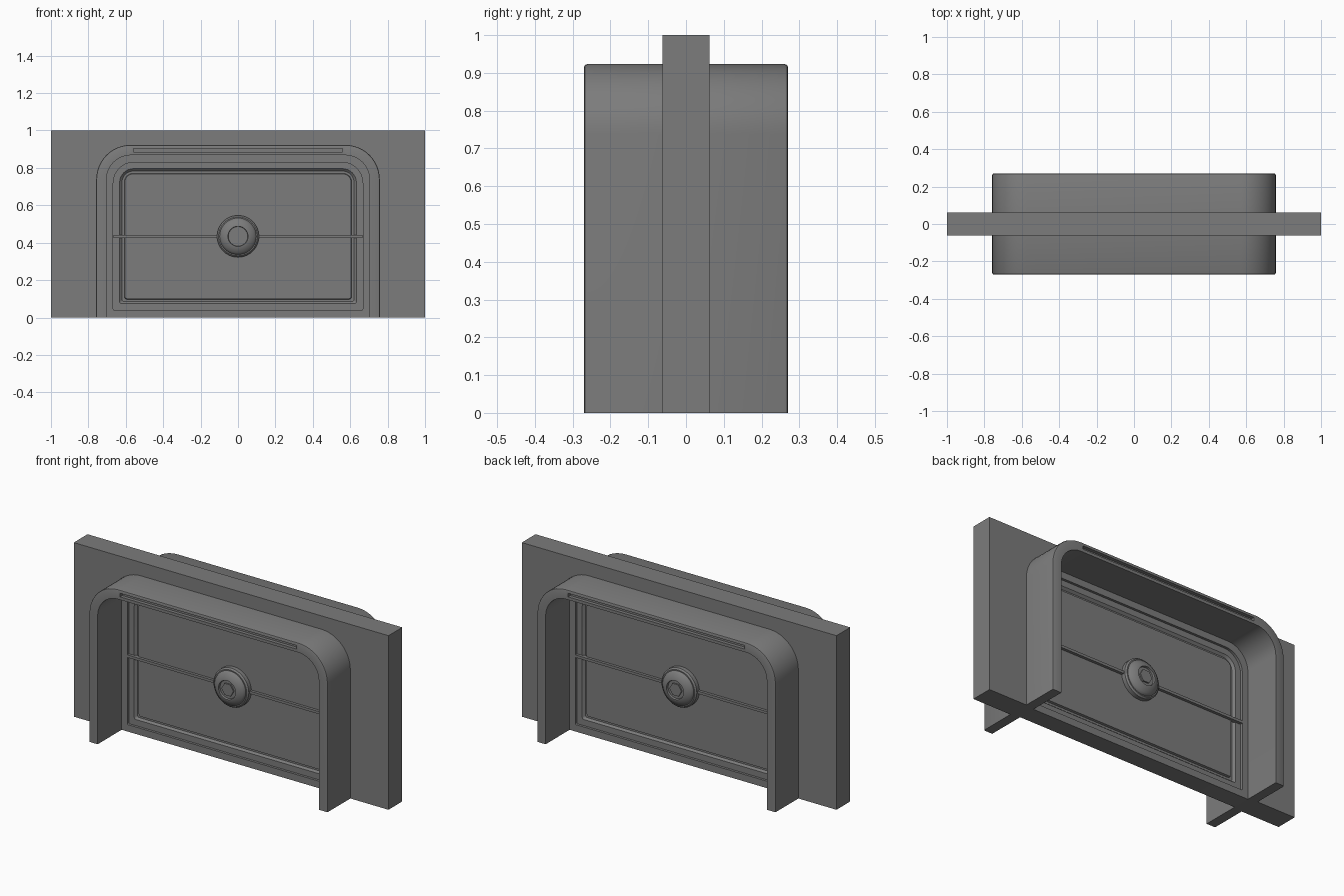
import bpy, bmesh, math
from mathutils import Matrix

if "Cube" in bpy.data.objects:
    bpy.data.objects.remove(bpy.data.objects["Cube"])

grey = bpy.data.materials.new("mid grey")
grey.diffuse_color = (0.2, 0.2, 0.2, 1)
grey.use_nodes = True
grey.node_tree.nodes["Principled BSDF"].inputs["Base Color"].default_value = grey.diffuse_color


def finish(name, bm, smooth=True):
    bmesh.ops.recalc_face_normals(bm, faces=bm.faces)
    me = bpy.data.meshes.new(name)
    bm.to_mesh(me)
    bm.free()
    me.materials.append(grey)
    ob = bpy.data.objects.new(name, me)
    bpy.context.collection.objects.link(ob)
    if smooth:
        bpy.ops.object.select_all(action='DESELECT')
        ob.select_set(True)
        bpy.context.view_layer.objects.active = ob
        bpy.ops.object.shade_smooth_by_angle(angle=math.radians(30))
    return ob


def arch(hx, top, r, n=12):
    """Open arch outline from bottom left, over the top, to bottom right."""
    left = [(-hx + r - r * math.cos(a), top - r + r * math.sin(a))
            for a in [math.pi / 2 * i / n for i in range(n + 1)]]
    pts = [(-hx, 0)] + left
    return pts + [(-x, z) for x, z in reversed(pts)]


def extrude(bm, pts, y0, y1):
    f = bm.faces.new([bm.verts.new((x, y0, z)) for x, z in pts])
    geo = bmesh.ops.extrude_face_region(bm, geom=[f])
    vs = [g for g in geo["geom"] if isinstance(g, bmesh.types.BMVert)]
    bmesh.ops.translate(bm, verts=vs, vec=(0, y1 - y0, 0))


def box(bm, x0, x1, y0, y1, z0, z1):
    extrude(bm, [(x0, z0), (x1, z0), (x1, z1), (x0, z1)], y0, y1)


def rings(bm, loops, cap=True):
    """Bridge loops that all have the same number of points."""
    vl = [[bm.verts.new(p) for p in lp] for lp in loops]
    n = len(vl[0])
    for a, b in zip(vl, vl[1:]):
        for i in range(n):
            bm.faces.new((a[i], a[(i + 1) % n], b[(i + 1) % n], b[i]))
    if cap:
        bm.faces.new(vl[0])
        bm.faces.new(vl[-1])


# wall slab with an arched opening
bm = bmesh.new()
extrude(bm, [(-1, 0), (-1, 1), (1, 1), (1, 0)] + arch(0.73, 0.895, 0.155)[::-1],
        -0.0625, 0.0625)
finish("wall", bm, False)

# deep arched frame: lofted cross-section with softened outer edges
bm = bmesh.new()
out, inn = arch(0.758, 0.923, 0.185), arch(0.703, 0.868, 0.13)
soft = arch(0.75, 0.915, 0.177)
D, d = 0.27, 0.262
mid = arch(0.7557, 0.9207, 0.1827)
section = [(inn, -D), (soft, -D), (mid, -0.2677), (out, -d),
           (out, d), (mid, 0.2677), (soft, D), (inn, D)]
cols = [[bm.verts.new((x, y, z)) for x, z in p] for p, y in section]
for a, b in zip(cols, cols[1:] + cols[:1]):
    for i in range(len(a) - 1):
        bm.faces.new((a[i], a[i + 1], b[i + 1], b[i]))
bm.faces.new([c[0] for c in cols])
bm.faces.new([c[-1] for c in cols])
frame = finish("arch_frame", bm, False)

# slots cut in the front and back of the frame's top
bm = bmesh.new()
for s in (-1, 1):
    box(bm, -0.56, 0.56, s * 0.25, s * 0.3, 0.885, 0.905)
cutter = finish("slot_cutter", bm, False)
cutter.hide_render = True
mod = frame.modifiers.new("slots", 'BOOLEAN')
mod.operation = 'DIFFERENCE'
mod.solver = 'EXACT'
mod.object = cutter
bpy.ops.object.select_all(action='DESELECT')
bpy.context.view_layer.objects.active = frame
frame.select_set(True)
bpy.ops.object.modifier_apply(modifier=mod.name)
bpy.data.objects.remove(cutter)
bpy.ops.object.shade_smooth_by_angle(angle=math.radians(30))


# door panel with stepped, grooved border on both sides
def rounded(hx, z0, z1, rt, rb, y, n=8):
    pts = []
    for cx, cz, r, a0 in ((hx - rb, z0 + rb, rb, -90), (hx - rt, z1 - rt, rt, 0),
                          (-hx + rt, z1 - rt, rt, 90), (-hx + rb, z0 + rb, rb, 180)):
        for i in range(n + 1):
            a = math.radians(a0 + 90 * i / n)
            pts.append((cx + r * math.cos(a), y, cz + r * math.sin(a)))
    return pts


steps = [(0.605, 0.100, 0.768, 0.045, 0.015, 0.038),
         (0.608, 0.097, 0.771, 0.048, 0.015, 0.026),
         (0.620, 0.085, 0.783, 0.06, 0.012, 0.026),
         (0.633, 0.075, 0.796, 0.075, 0.01, 0.038),
         (0.667, 0.040, 0.830, 0.11, 0.005, 0.038),
         (0.667, 0.040, 0.830, 0.11, 0.005, 0.052),
         (0.725, 0.000, 0.890, 0.15, 0.001, 0.052)]
bm = bmesh.new()
rings(bm, [rounded(*s[:5], -s[5]) for s in steps] +
      [rounded(*s[:5], s[5]) for s in reversed(steps)])
finish("door_panel", bm)

# horizontal bar and round hub on each side of the door
hub = [(0.112, 0.03), (0.112, 0.062), (0.104, 0.07), (0.098, 0.07), (0.096, 0.076),
       (0.088, 0.084), (0.060, 0.100), (0.054, 0.100), (0.052, 0.088), (0.038, 0.088)]
for s, side in ((-1, "front"), (1, "back")):
    bm = bmesh.new()
    box(bm, -0.665, 0.665, s * 0.03, s * 0.054, 0.426, 0.441)
    finish(side + "_bar", bm, False)

    bm = bmesh.new()
    rings(bm, [[(r * math.cos(t), s * y, 0.434 + r * math.sin(t))
                for t in [math.tau * i / 40 for i in range(40)]] for r, y in hub])
    finish(side + "_hub", bm)

    # hexagonal bolt in the hub
    bm = bmesh.new()
    extrude(bm, [(0.038 * math.cos(math.tau * i / 6), 0.434 + 0.038 * math.sin(math.tau * i / 6))
                 for i in range(6)], s * 0.08, s * 0.096)
    finish(side + "_hub_bolt", bm, False)
